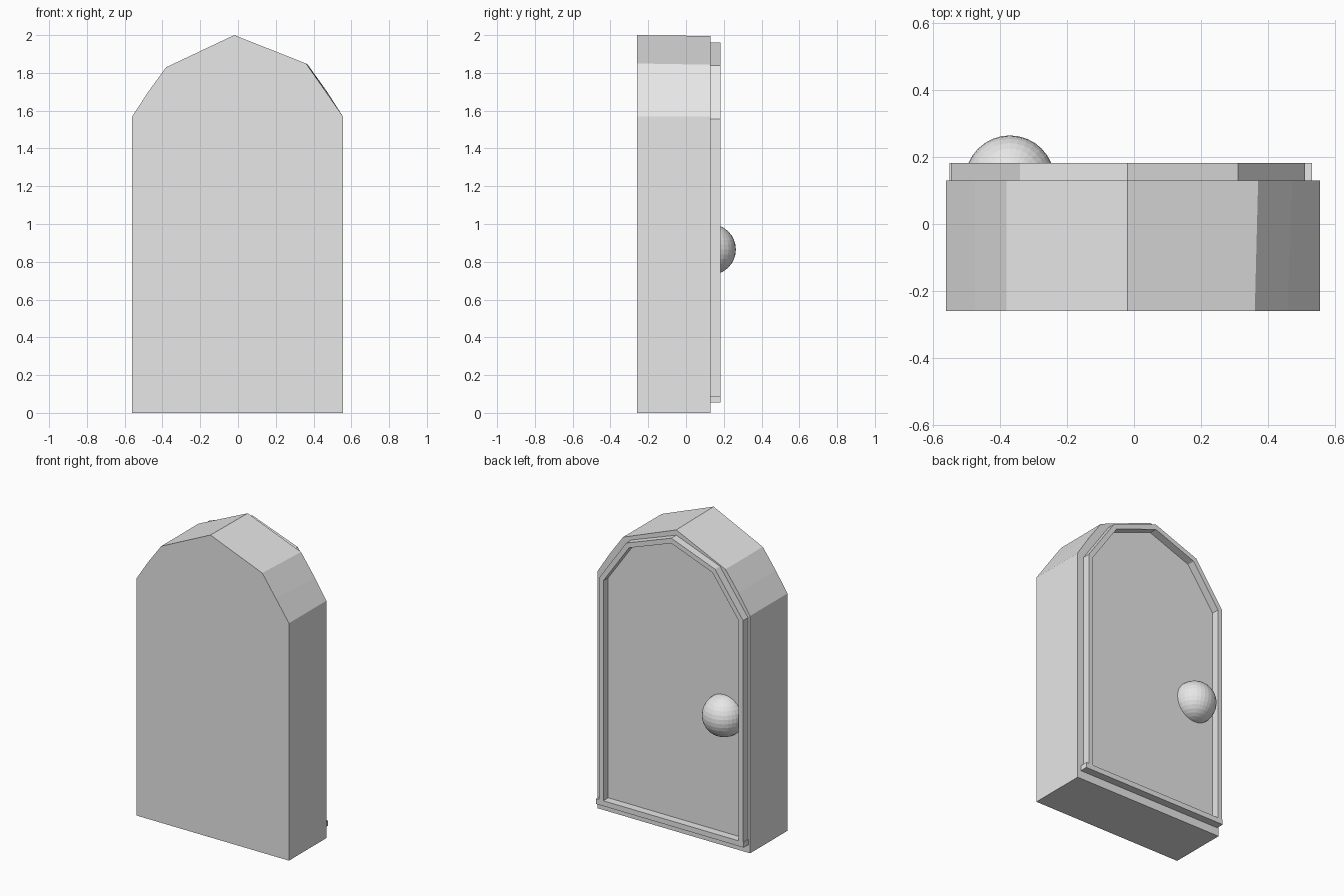
import bpy, bmesh
from mathutils import Vector

cube = bpy.data.objects.get("Cube")
if cube:
    bpy.data.objects.remove(cube, do_unlink=True)

grey = bpy.data.materials.new("plain_grey")
grey.use_nodes = True
grey.diffuse_color = (0.8, 0.8, 0.8, 1)
grey.node_tree.nodes["Principled BSDF"].inputs["Base Color"].default_value = (0.8, 0.8, 0.8, 1)

FRONT, BACK, TRIM = -0.26, 0.13, 0.182


def finish(name, bm):
    bmesh.ops.recalc_face_normals(bm, faces=bm.faces)
    mesh = bpy.data.meshes.new(name)
    bm.to_mesh(mesh)
    bm.free()
    mesh.materials.append(grey)
    obj = bpy.data.objects.new(name, mesh)
    bpy.context.collection.objects.link(obj)
    return obj


def loft(name, outline_a, y_a, outline_b, y_b):
    """Solid between two matching outlines in the xz plane."""
    bm = bmesh.new()
    a = [bm.verts.new((x, y_a, z)) for x, z in outline_a]
    b = [bm.verts.new((x, y_b, z)) for x, z in outline_b]
    bm.faces.new(a)
    bm.faces.new(b)
    n = len(a)
    for i in range(n):
        j = (i + 1) % n
        bm.faces.new((a[i], a[j], b[j], b[i]))
    return finish(name, bm)


def inward(path, width):
    """Mitred offset to the right of an open path."""
    pts = [Vector(p) for p in path]
    dirs = [(q - p).normalized() for p, q in zip(pts, pts[1:])]
    normals = [Vector((d.y, -d.x)) for d in dirs]
    result = []
    for i, p in enumerate(pts):
        m = normals[max(i - 1, 0)]
        n = normals[min(i, len(normals) - 1)]
        result.append(tuple(p + (m + n) * width / (1 + m.dot(n))))
    return result


# Door slab with an uneven faceted arch
front_outline = [(-0.56, 0), (-0.56, 1.57), (-0.475, 1.7), (-0.38, 1.83), (-0.02, 2.0),
                 (0.36, 1.85), (0.458, 1.71), (0.555, 1.57), (0.555, 0)]
back_outline = [(-0.56, 0), (-0.56, 1.57), (-0.475, 1.7), (-0.38, 1.83), (-0.02, 1.995),
                (0.37, 1.843), (0.472, 1.7), (0.555, 1.57), (0.555, 0)]
loft("door_slab", front_outline, FRONT, back_outline, BACK)

# Raised trim strip around the arch, standing on the sill
arch = [(-0.545, 0.09), (-0.545, 1.555), (-0.34, 1.84), (-0.02, 1.96),
        (0.31, 1.84), (0.51, 1.555), (0.51, 0.09)]
strip = arch + inward(arch, 0.032)[::-1]
loft("arch_trim", strip, BACK, strip, TRIM)

# Sill bar, slightly wider than the trim
sill = [(-0.55, 0.055), (-0.55, 0.09), (0.53, 0.09), (0.53, 0.055)]
loft("sill_trim", sill, BACK, sill, TRIM)

# Round faceted knob, half sunk into the slab
bm = bmesh.new()
bmesh.ops.create_uvsphere(bm, u_segments=32, v_segments=16, radius=0.134)
bmesh.ops.translate(bm, verts=bm.verts, vec=(-0.37, BACK, 0.865))
finish("door_knob", bm)
